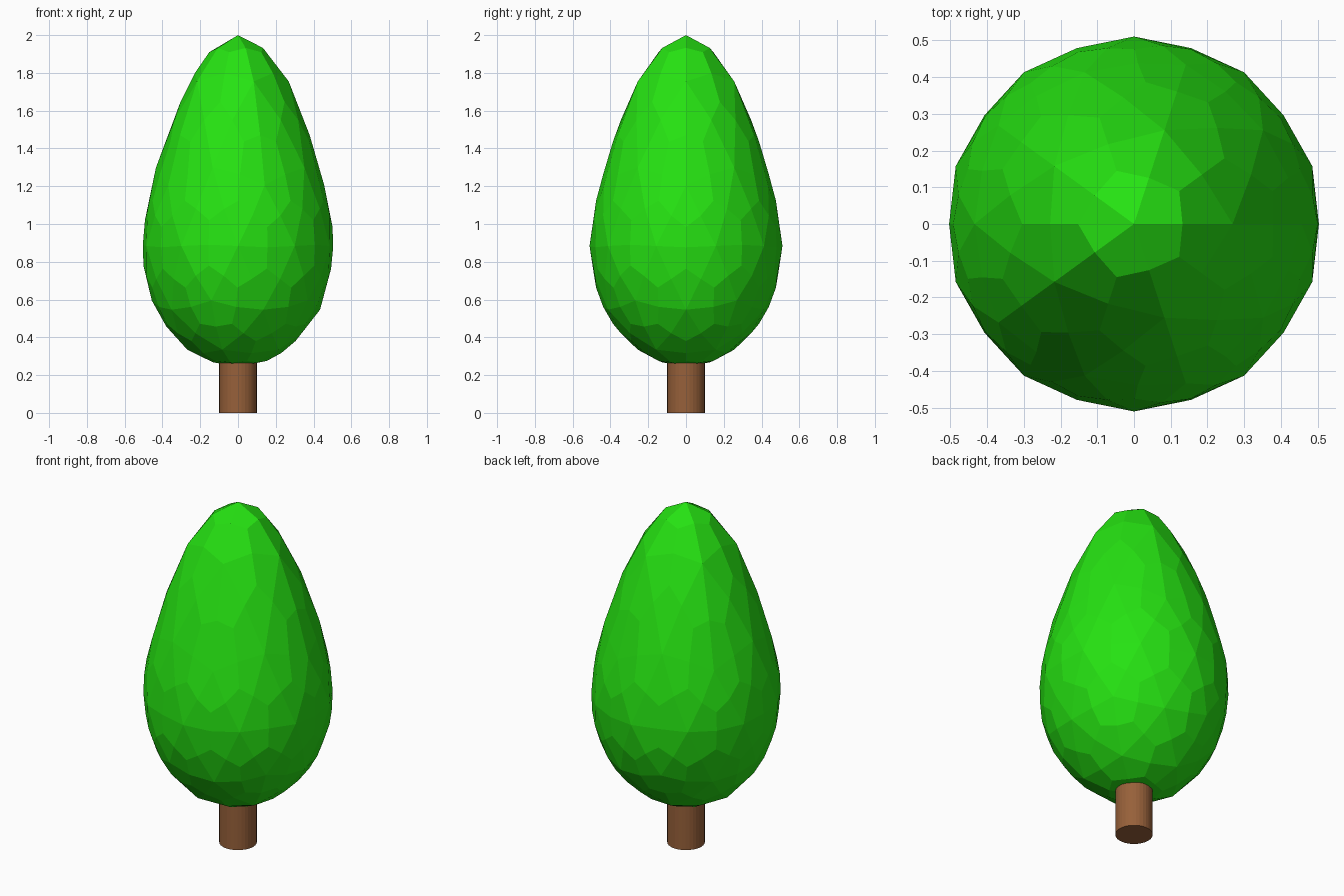
import bpy

cube = bpy.data.objects.get("Cube")
if cube:
    bpy.data.objects.remove(cube, do_unlink=True)


def make_material(name, colour):
    mat = bpy.data.materials.new(name)
    mat.use_nodes = True
    mat.diffuse_color = (*colour, 1)
    mat.node_tree.nodes["Principled BSDF"].inputs["Base Color"].default_value = (*colour, 1)
    return mat


def finish(name, mat):
    obj = bpy.context.object
    obj.name = obj.data.name = name
    obj.data.materials.append(mat)
    return obj


def remap(value, stops):
    """Piecewise linear map through (input, output) stops."""
    for (a, za), (b, zb) in zip(stops, stops[1:]):
        if value <= b:
            break
    return za + (zb - za) * (value - a) / (b - a)


leaf_green = make_material("leaf green", (0.019, 0.76, 0.006))
bark_brown = make_material("bark brown", (0.31, 0.118, 0.042))

# Trunk: plain cylinder running up into the foliage
TRUNK_TOP = 0.4
bpy.ops.mesh.primitive_cylinder_add(vertices=32, radius=0.1, depth=TRUNK_TOP,
                                    location=(0, 0, TRUNK_TOP / 2))
finish("trunk", bark_brown)

# Foliage: faceted sphere pulled up into an egg, subdivided once, flat faces
HEIGHTS = [(-1, 0.215), (-0.851, 0.305), (-0.526, 0.53), (-0.447, 0.58), (0, 0.88),
           (0.447, 1.19), (0.526, 1.30), (0.851, 1.82), (1, 2.09)]
WIDTH = 0.537
bpy.ops.mesh.primitive_ico_sphere_add(subdivisions=2, radius=1, location=(0, 0, 0))
foliage = finish("foliage", leaf_green)
for v in foliage.data.vertices:
    v.co = (v.co.x * WIDTH, v.co.y * WIDTH, remap(v.co.z, HEIGHTS))

subdivision = foliage.modifiers.new("Rounding", 'SUBSURF')
subdivision.levels = subdivision.render_levels = 1
subdivision.use_limit_surface = False
bpy.ops.object.modifier_apply(modifier=subdivision.name)
bpy.ops.object.shade_flat()
